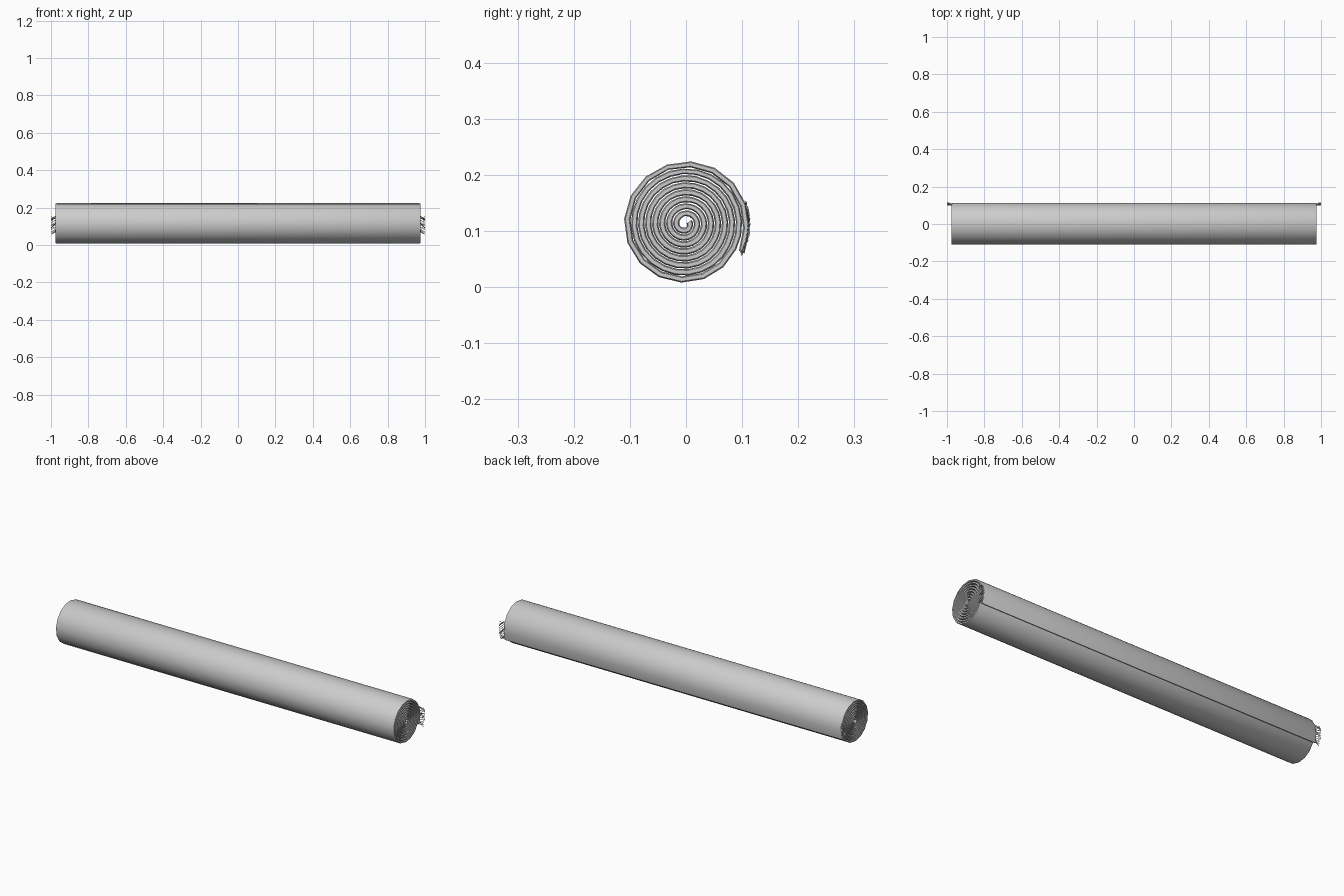
import bpy, bmesh, math, random
from math import cos, sin, radians, pi

if "Cube" in bpy.data.objects:
    bpy.data.objects.remove(bpy.data.objects["Cube"])

random.seed(4)
CZ = 0.113          # roll centre height
PITCH = 0.0125      # distance between layers
R0 = 0.1075         # mid radius of outermost layer
START = radians(-27)
HALF = 0.975        # half length of the rug body
TURNS = 8.2


def radius(u):
    """Mid radius after u turns inward from the loose edge."""
    whole, f = math.floor(u), u % 1.0
    step = 0.35 * f + 0.65 * max(0.0, (f - 0.6) / 0.4)
    flare = 0.004 * max(0.0, 1 - u / 0.08)
    return max(0.006, R0 - PITCH * (whole + step) + flare)


def finish(bm, name, angle):
    bmesh.ops.recalc_face_normals(bm, faces=bm.faces)
    me = bpy.data.meshes.new(name)
    bm.to_mesh(me)
    bm.free()
    ob = bpy.data.objects.new(name, me)
    bpy.context.collection.objects.link(ob)
    bpy.ops.object.select_all(action='DESELECT')
    ob.select_set(True)
    bpy.context.view_layer.objects.active = ob
    bpy.ops.object.shade_smooth_by_angle(angle=radians(angle))
    return ob


# Rolled rug: thick spiral ribbon with slightly rounded side edges
bm = bmesh.new()
rings = []
u = 0.0
while u < TURNS:
    a = START + 2 * pi * u
    r = radius(u)
    top = max(0.0, sin(a))
    t = 0.0056 - 0.0010 * top * random.random()
    prof = [(-HALF + .005, t), (HALF - .005, t), (HALF, t * .6), (HALF, -t * .6),
            (HALF - .005, -t), (-HALF + .005, -t), (-HALF, -t * .6), (-HALF, t * .6)]
    rings.append([bm.verts.new((x, (r + o) * cos(a), CZ + (r + o) * sin(a)))
                  for x, o in prof])
    # coarse outer wrap, finer inside
    u += 1 / 16 if u < 1 else 1 / 24
for A, B in zip(rings, rings[1:]):
    for k in range(8):
        m = (k + 1) % 8
        bm.faces.new((A[k], A[m], B[m], B[k]))
bm.faces.new(rings[0])
bm.faces.new(rings[-1])
finish(bm, "rolled_rug", 40)

# Fringe: short wavy strands along the outermost flap at both ends
bm = bmesh.new()
N = 15
for side in (-1, 1):
    for i in range(N):
        a0 = START + radians(47) * i / (N - 1)
        prev = None
        for j in range(4):
            f = j / 3
            x = side * (HALF - 0.006 + 0.031 * f)
            a = a0 + radians(2.2) * sin(f * pi * 1.5 + i)
            r = R0 + 0.003 + 0.003 * f
            w = 0.0016
            cy, cz = r * cos(a), CZ + r * sin(a)
            ring = [bm.verts.new((x, cy + w * cos(q * pi / 2), cz + w * sin(q * pi / 2)))
                    for q in range(4)]
            if prev:
                for k in range(4):
                    bm.faces.new((prev[k], prev[(k + 1) % 4], ring[(k + 1) % 4], ring[k]))
            else:
                bm.faces.new(ring)
            prev = ring
        bm.faces.new(prev)
finish(bm, "fringe", 30)
